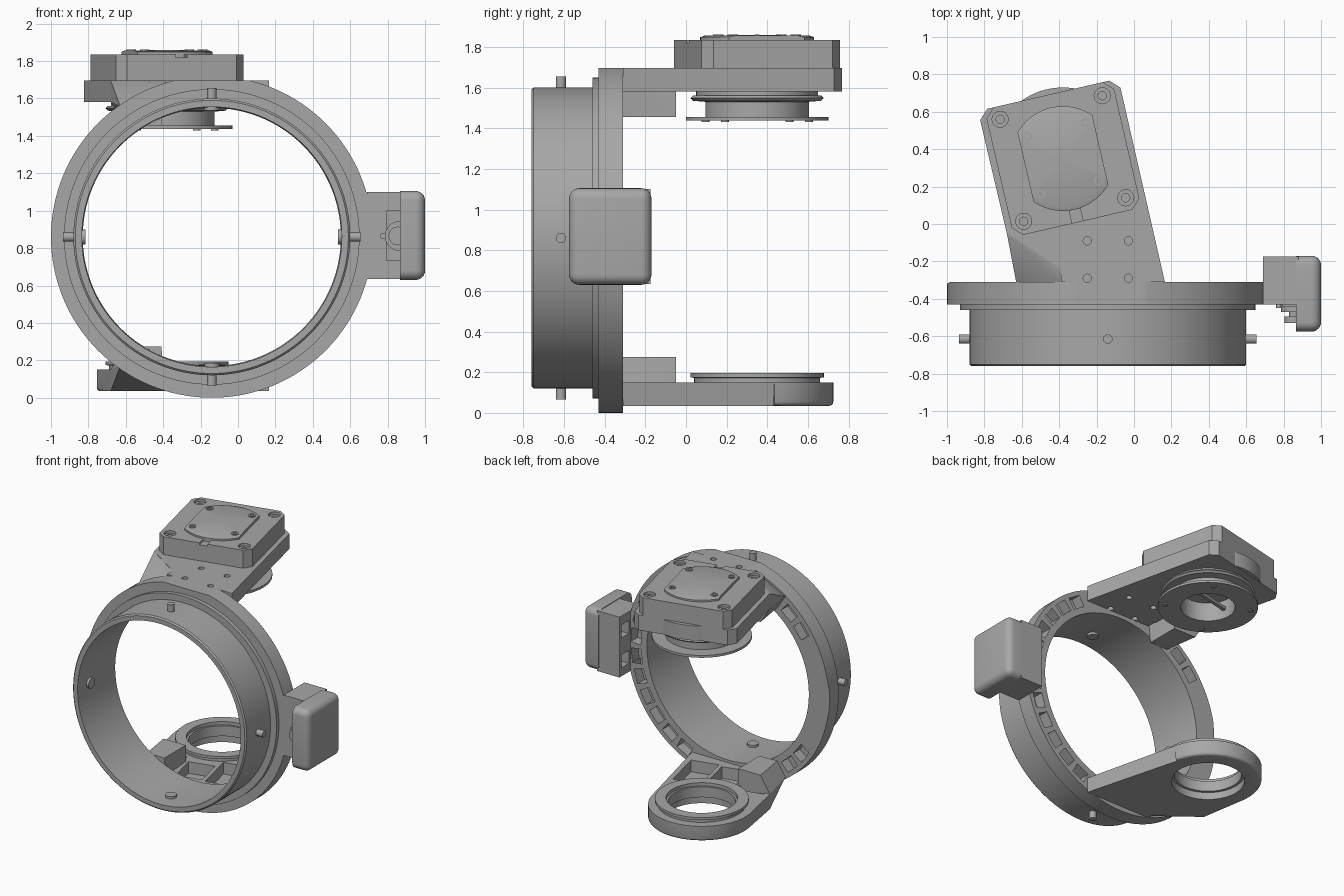
import bpy, bmesh, math
from mathutils import Vector, Matrix

if "Cube" in bpy.data.objects:
    bpy.data.objects.remove(bpy.data.objects["Cube"])

grey = bpy.data.materials.new("machined grey")
grey.use_nodes = True
grey.diffuse_color = (0.39, 0.39, 0.39, 1)
grey.node_tree.nodes["Principled BSDF"].inputs["Base Color"].default_value = grey.diffuse_color

CX, CZ = -0.14, 0.86          # ring axis
PX, PY = -0.38, 0.35          # tilt pivot
TILT = math.radians(13)
MIRROR = 1.73                 # lower height = MIRROR - upper height


def finish(name, bm):
    bmesh.ops.remove_doubles(bm, verts=bm.verts, dist=1e-5)
    bmesh.ops.recalc_face_normals(bm, faces=bm.faces)
    me = bpy.data.meshes.new(name)
    bm.to_mesh(me)
    bm.free()
    me.materials.append(grey)
    ob = bpy.data.objects.new(name, me)
    bpy.context.collection.objects.link(ob)
    return ob


def prism(name, pts, z0, z1):
    bm = bmesh.new()
    base = bm.faces.new([bm.verts.new((x, y, z0)) for x, y in pts])
    top = bmesh.ops.extrude_face_region(bm, geom=[base])["geom"]
    bmesh.ops.translate(bm, vec=(0, 0, z1 - z0),
                        verts=[g for g in top if isinstance(g, bmesh.types.BMVert)])
    return finish(name, bm)


def box(name, lo, hi, round_outer=0):
    ob = prism(name, [(lo[0], lo[1]), (hi[0], lo[1]), (hi[0], hi[1]), (lo[0], hi[1])], lo[2], hi[2])
    if round_outer:
        bm = bmesh.new()
        bm.from_mesh(ob.data)
        edges = [e for e in bm.edges if max(v.co.x for v in e.verts) > lo[0] + 0.01]
        bmesh.ops.bevel(bm, geom=edges, offset=round_outer, segments=6, profile=0.5, affect='EDGES')
        bm.to_mesh(ob.data)
        bm.free()
    return ob


def lathe(name, profile, centre, axis="Z", steps=96):
    """Spin a closed (radius, height) profile about an axis through centre."""
    bm = bmesh.new()
    rings = []
    for i in range(steps):
        a = 2 * math.pi * i / steps
        ring = []
        for r, h in profile:
            c, s = r * math.cos(a), r * math.sin(a)
            co = {"Z": (c, s, h), "Y": (c, h, s), "X": (h, c, s)}[axis]
            ring.append(bm.verts.new(Vector(co) + Vector(centre)))
        rings.append(ring)
    n = len(profile)
    for i in range(steps):
        a, b = rings[i], rings[(i + 1) % steps]
        for j in range(n):
            k = (j + 1) % n
            if profile[j][0] or profile[k][0]:
                quad = [a[j], a[k], b[k], b[j]]
                if not profile[j][0]:
                    quad = [a[j], a[k], b[k]]
                elif not profile[k][0]:
                    quad = [a[j], a[k], b[j]]
                bm.faces.new(quad)
    return finish(name, bm)


def disc(name, r, h0, h1, centre, axis="Z", steps=24):
    return lathe(name, [(0, h0), (r, h0), (r, h1), (0, h1)], centre, axis, steps)


def tube(name, r0, r1, h0, h1, centre, axis="Z", steps=96):
    return lathe(name, [(r0, h0), (r1, h0), (r1, h1), (r0, h1)], centre, axis, steps)


def combine(ob, tools, op='DIFFERENCE'):
    bpy.context.view_layer.objects.active = ob
    for t in tools:
        m = ob.modifiers.new("cut", 'BOOLEAN')
        m.operation, m.object, m.solver = op, t, 'EXACT'
        bpy.ops.object.modifier_apply(modifier=m.name)
        bpy.data.objects.remove(t)


def tilted(u, v):
    c, s = math.cos(TILT), math.sin(TILT)
    return (PX + u * c - v * s, PY + u * s + v * c)


def tilted_box(name, u0, u1, v0, v1, z0, z1, ch=0):
    if ch:
        pts = [(u0 + ch, v0), (u1 - ch, v0), (u1, v0 + ch), (u1, v1 - ch),
               (u1 - ch, v1), (u0 + ch, v1), (u0, v1 - ch), (u0, v0 + ch)]
    else:
        pts = [(u0, v0), (u1, v0), (u1, v1), (u0, v1)]
    return prism(name, [tilted(*p) for p in pts], z0, z1)


# Main ring: barrel, step and flange in one profile
ring = lathe("main_ring", [(0.695, -0.76), (0.73, -0.76), (0.74, -0.75), (0.74, -0.46), (0.79, -0.46),
                           (0.79, -0.43), (0.86, -0.43), (0.86, -0.31), (0.69, -0.31)],
             (CX, 0, CZ), "Y", 128)
cuts = [box("cut", (-1, -1, 1.697), (1, 1, 2))]
cuts.append(prism("cut", [(-1.05, -0.35), (-1.05, -0.2), (-0.8, -0.2)], -0.1, 1.8))
for deg in list(range(-62, 63, 11)) + [132, 143, 217, 228]:
    pocket = box("cut", (0.74, -0.39, -0.055), (0.825, -0.2, 0.055))
    pocket.data.transform(Matrix.Translation((CX, 0, CZ)) @ Matrix.Rotation(math.radians(-deg), 4, 'Y'))
    cuts.append(pocket)
combine(ring, cuts)

# Radial pegs with inner screw heads
for i in range(4):
    spin = Matrix.Translation((CX, -0.615, CZ)) @ Matrix.Rotation(i * math.pi / 2, 4, 'Y')
    for name, r, h0, h1 in (("peg", 0.025, 0.68, 0.795), ("peg_screw_head", 0.04, 0.675, 0.70)):
        disc(name, r, h0, h1, (0, 0, 0), "X").data.transform(spin)

# Upper arm, with screw holes
right_root = (0.165, -0.31)
shape = [right_root, tilted(0.385, 0.30), tilted(0.335, 0.35), tilted(-0.335, 0.35),
         tilted(-0.385, 0.30), (-0.68, -0.05), (-0.39, -0.24), (-0.39, -0.31)]
upper_arm = prism("upper_arm", shape, 1.58, 1.697)
combine(upper_arm, [disc("cut", 0.022, 1.5, 1.8, (x, y, 0)) for x in (-0.25, -0.03) for y in (-0.09, -0.29)])
disc("upper_arm_end", 0.38, 1.582, 1.695, (PX, PY, 0), steps=96)

# Sloped gussets joining each arm to the ring
corners = [(-0.68, -0.05, 1.695), (-0.39, -0.24, 1.695), (-0.39, -0.31, 1.68), (-0.62, -0.24, 1.58),
           (-0.63, -0.31, 1.56), (-0.41, -0.05, 1.69), (-0.68, -0.05, 1.58), (-0.60, -0.05, 1.455),
           (-0.41, -0.05, 1.455), (-0.41, -0.31, 1.455), (-0.56, -0.31, 1.455)]
for name, flip in (("upper_gusset", False), ("lower_gusset", True)):
    bm = bmesh.new()
    for x, y, z in corners:
        bm.verts.new((x, y, MIRROR - z if flip else z))
    bmesh.ops.convex_hull(bm, input=bm.verts)
    finish(name, bm)

# Motor housing on the upper arm
housing = tilted_box("motor_housing", -0.35, 0.35, -0.35, 0.35, 1.69, 1.835, 0.05)
signs = [(a, b) for a in (-1, 1) for b in (-1, 1)]
cuts = []
for a, b in signs:
    c = (*tilted(a * 0.28, b * 0.28), 0)
    cuts += [disc("cut", 0.043, 1.815, 1.9, c), disc("cut", 0.022, 1.75, 1.9, c)]
cuts.append(tilted_box("cut", -0.03, 0.03, -0.36, -0.28, 1.82, 1.9))
combine(housing, cuts)

# Cap with two flat sides and four screws
cap = lathe("motor_cap", [(0, 1.83), (0.28, 1.83), (0.28, 1.848), (0.26, 1.855), (0, 1.86)], (PX, PY, 0))
combine(cap, [tilted_box("trim", -0.205, 0.205, -0.4, 0.4, 1.8, 1.9)], 'INTERSECT')
for a, b in signs:
    c = (*tilted(a * 0.159, b * 0.159), 0)
    tube("cap_screw", 0.014, 0.026, 1.845, 1.861, c, steps=24)

# Hollow pulley under the upper arm
lathe("upper_pulley", [(0.19, 1.60), (0.30, 1.60), (0.30, 1.56), (0.315, 1.56), (0.328, 1.548), (0.315, 1.535),
                       (0.255, 1.53), (0.255, 1.455), (0.35, 1.455), (0.35, 1.437), (0.19, 1.437)], (PX, PY, 0))
for i in range(4):
    a = TILT + math.pi / 4 + i * math.pi / 2
    disc("pulley_screw", 0.02, 1.43, 1.44, (PX + 0.3 * math.cos(a), PY + 0.3 * math.sin(a), 0))
tilted_box("pulley_shaft_bar", -0.19, 0.19, -0.012, 0.012, 1.50, 1.525)

# Lower arm: rounded eye, bored, with ribbed pockets open at the top
arc = [math.radians(d) for d in range(0, 181, 5)]
shape = [right_root] + [tilted(0.375 * math.cos(a), 0.375 * math.sin(a)) for a in arc]
shape += [(-0.68, -0.05), (-0.39, -0.24), (-0.39, -0.31)]
lower_arm = prism("lower_arm", shape, 0.035, 0.15)
bm = bmesh.new()
bm.from_mesh(lower_arm.data)
rim = [e for e in bm.edges if all(v.co.z < 0.04 and v.co.y > 0.2 for v in e.verts)]
bmesh.ops.bevel(bm, geom=rim, offset=0.02, segments=3, profile=0.5, affect='EDGES')
bm.to_mesh(lower_arm.data)
bm.free()
cells = [(-0.1, 0.1, -0.62, -0.38), (0.13, 0.34, -0.64, -0.30), (-0.34, -0.14, -0.41, -0.31)]
combine(lower_arm, [disc("cut", 0.255, 0, 0.3, (PX, PY, 0), steps=96)]
        + [tilted_box("cut", *c, 0.06, 0.3) for c in cells])
lathe("lower_bearing_rim", [(0.235, 0.09), (0.257, 0.09), (0.257, 0.14), (0.31, 0.14), (0.31, 0.172),
                            (0.328, 0.175), (0.328, 0.195), (0.25, 0.195), (0.25, 0.17), (0.235, 0.17)],
      (PX, PY, 0))

# Side drive: bracket, rounded cover, gear and knob
bracket = box("drive_bracket", (0.69, -0.43, 0.635), (0.88, -0.175, 1.10))
combine(bracket, [box("cut", (0.6, -0.29, z), (0.76, -0.20, z + 0.10)) for z in (0.70, 0.93)])
box("drive_cover", (0.865, -0.575, 0.63), (1.0, -0.17, 1.105), 0.05)
box("drive_sensor_plate", (0.79, -0.445, 0.73), (0.875, -0.42, 1.0))
disc("drive_gear", 0.08, -0.47, -0.43, (0.865, 0, 0.865), "Y", 32)
disc("drive_knob", 0.025, -0.53, -0.43, (0.855, 0, 0.865), "Y")
disc("drive_knob_head", 0.05, -0.53, -0.495, (0.855, 0, 0.865), "Y")
disc("drive_set_screw", 0.016, -0.45, -0.42, (0.775, 0, 0.865), "Y")

# Smooth round surfaces, keep edges crisp
bpy.ops.object.select_all(action='DESELECT')
for ob in bpy.context.collection.objects:
    if ob.type == 'MESH':
        ob.select_set(True)
        bpy.context.view_layer.objects.active = ob
bpy.ops.object.shade_smooth_by_angle(angle=math.radians(30))
